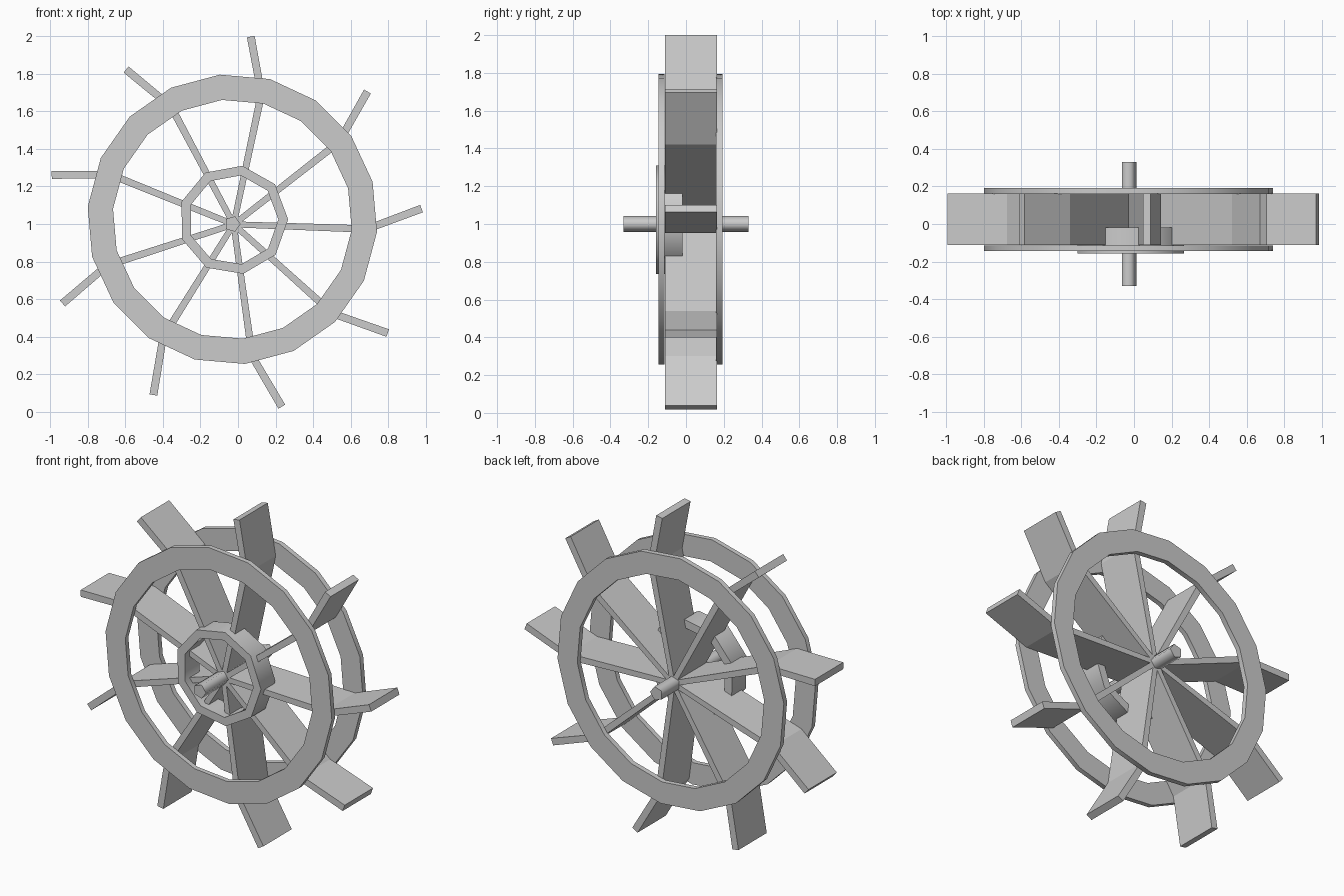
import bpy, bmesh
from math import sin, cos, radians
from mathutils import Vector

if "Cube" in bpy.data.objects:
    bpy.data.objects.remove(bpy.data.objects["Cube"])


def polar(cx, cz, r, deg):
    return Vector((cx + r * cos(radians(deg)), cz + r * sin(radians(deg))))


def ngon(cx, cz, r, n, start):
    return [polar(cx, cz, r, start + 360 * i / n) for i in range(n)]


def build(name, verts, faces, smooth=0):
    bm = bmesh.new()
    vs = [bm.verts.new(v) for v in verts]
    for f in faces:
        bm.faces.new([vs[i] for i in f])
    bmesh.ops.recalc_face_normals(bm, faces=bm.faces)
    me = bpy.data.meshes.new(name)
    bm.to_mesh(me)
    bm.free()
    ob = bpy.data.objects.new(name, me)
    bpy.context.collection.objects.link(ob)
    if smooth:
        bpy.ops.object.select_all(action='DESELECT')
        ob.select_set(True)
        bpy.context.view_layer.objects.active = ob
        bpy.ops.object.shade_smooth_by_angle(angle=radians(smooth))
    return ob


def prism(name, outline, y0, y1, smooth=0):
    """Extrude an xz outline along y."""
    n = len(outline)
    verts = [(p.x, y, p.y) for y in (y0, y1) for p in outline]
    faces = [(i, (i + 1) % n, n + (i + 1) % n, n + i) for i in range(n)]
    faces += [tuple(range(n)), tuple(range(n, 2 * n))]
    return build(name, verts, faces, smooth)


def ring(name, cx, cz, r_out, r_in, n, start, y0, y1):
    """Faceted flat ring with a rectangular section."""
    loops = [(r_out, y0), (r_out, y1), (r_in, y1), (r_in, y0)]
    verts = [(p.x, y, p.y) for r, y in loops for p in ngon(cx, cz, r, n, start)]
    faces = [(k * n + i, k * n + (i + 1) % n,
              (k + 1) % 4 * n + (i + 1) % n, (k + 1) % 4 * n + i)
             for k in range(4) for i in range(n)]
    return build(name, verts, faces, 50)


# Two side rims
for side, y0, y1 in (("front", -0.145, -0.115), ("back", 0.16, 0.192)):
    ring(side + "_rim", -0.03, 1.025, 0.773, 0.638, 18, 15, y0, y1)

# Hub ring on the front side
ring("hub_ring", -0.025, 1.022, 0.292, 0.24, 9, 0.5, -0.158, -0.018)

# Five-sided axle
prism("axle", ngon(-0.03, 1.0, 0.0435, 5, 0), -0.33, 0.33, 80)

# Bent paddle blades
CX, CZ = -0.023, 0.998
for i in range(9):
    a = 40 * i
    path = [polar(CX, CZ, 0.02, a - 2), polar(CX, CZ, 0.71, a - 2),
            polar(CX, CZ, 1.004, a + 4.8)]
    d0 = (path[1] - path[0]).normalized()
    d1 = (path[2] - path[1]).normalized()
    left, right = [], []
    for p, d, h in zip(path, (d0, (d0 + d1).normalized(), d1),
                       (0.016, 0.02, 0.021)):
        side = Vector((-d.y, d.x)) * h
        left.append(p + side)
        right.append(p - side)
    prism(f"paddle_{i + 1}", left + right[::-1], -0.112, 0.163)
